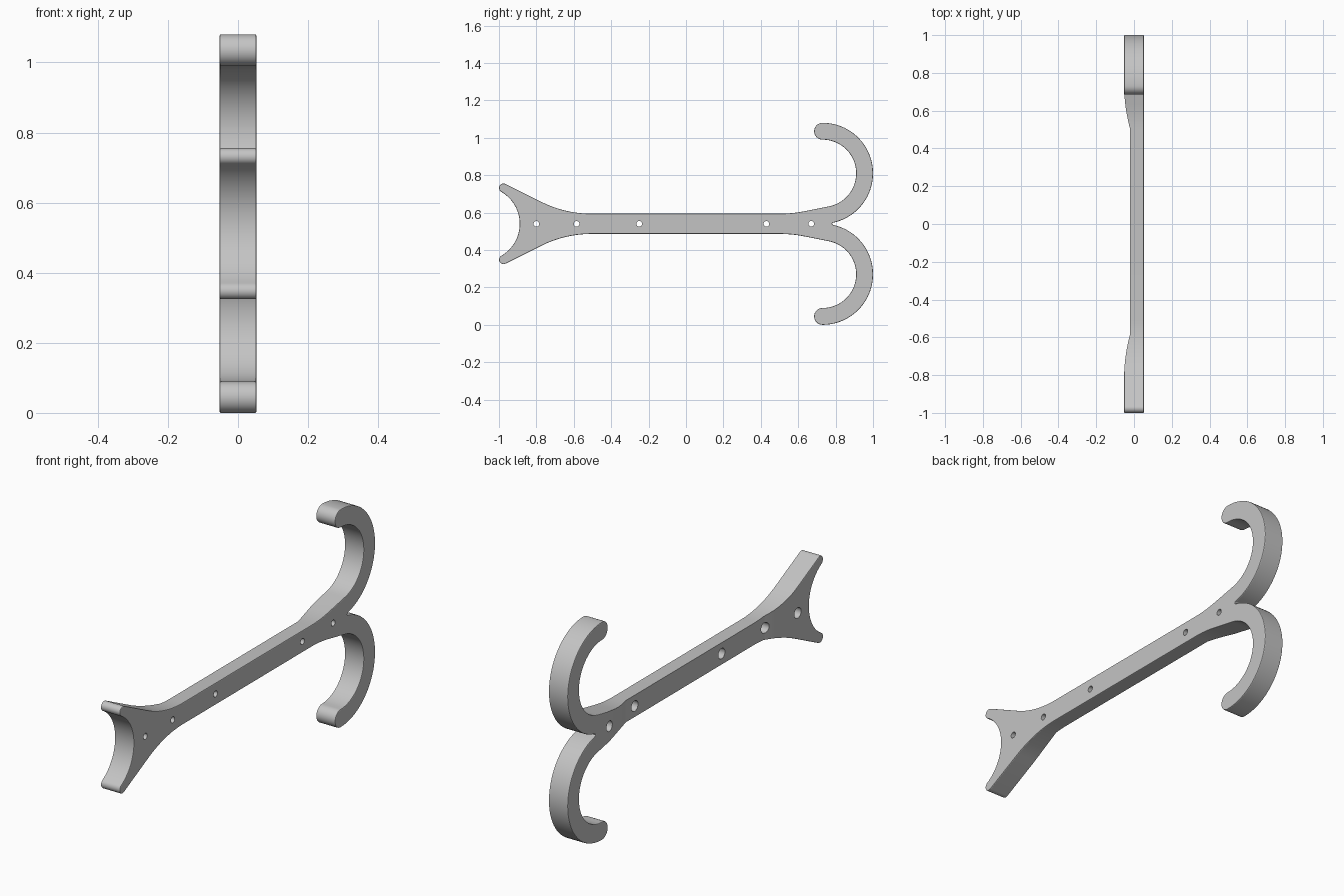
import bpy, bmesh
from math import cos, sin, radians, pi
from mathutils import Matrix, Vector

cube = bpy.data.objects.get("Cube")
if cube:
    bpy.data.objects.remove(cube)

MID = 0.54      # height of the long axis
HALF = 0.0525   # half thickness
THIN = -0.02    # recessed side of the shaft

grey = bpy.data.materials.new("grey metal")
grey.use_nodes = True
colour = (0.55, 0.55, 0.55, 1)
grey.diffuse_color = colour
grey.node_tree.nodes["Principled BSDF"].inputs["Base Color"].default_value = colour


def arc(cy, cz, r, start, end, steps):
    """Points on an arc, angles in degrees."""
    angles = [radians(start + (end - start) * i / steps) for i in range(steps + 1)]
    return [(cy + r * cos(a), cz + r * sin(a)) for a in angles]


def make_object(name, bm):
    bmesh.ops.recalc_face_normals(bm, faces=bm.faces)
    mesh = bpy.data.meshes.new(name)
    bm.to_mesh(mesh)
    bm.free()
    mesh.materials.append(grey)
    obj = bpy.data.objects.new(name, mesh)
    bpy.context.collection.objects.link(obj)
    return obj


def prism(points, offset):
    """Extrude a closed loop of 3D points along an offset."""
    bm = bmesh.new()
    face = bm.faces.new([bm.verts.new(p) for p in points])
    new = bmesh.ops.extrude_face_region(bm, geom=[face])["geom"]
    moved = [v for v in new if isinstance(v, bmesh.types.BMVert)]
    bmesh.ops.translate(bm, verts=moved, vec=offset)
    if face.is_valid and len(bm.faces) < len(points) + 2:
        bm.faces.new(list(face.verts))
    return bm


def cylinder(name, y, radius, x0, x1):
    bm = bmesh.new()
    place = Matrix.Translation(((x0 + x1) / 2, y, MID)) @ Matrix.Rotation(pi / 2, 4, 'Y')
    bmesh.ops.create_cone(bm, cap_ends=True, segments=24, radius1=radius,
                          radius2=radius, depth=x1 - x0, matrix=place)
    return make_object(name, bm)


# Upper half outline: forked tail, shaft edge, hook, back to the cusp
half = arc(-1.086, 0, 0.197, 0, 60, 16)             # fork mouth
half += arc(-0.9755, 0.1914, 0.024, 240, 64, 14)    # fork tip
half += arc(-0.505, 0.654, 0.6, 244, 270, 10)       # flare into shaft
half += arc(0.5, 0.734, 0.68, 270, 281.3, 6)        # shaft into hook
half += arc(0.73, 0.27, 0.18, -78.7, 90, 32)        # hook inside
half += arc(0.73, 0.495, 0.045, 270, 90, 16)        # hook tip
half += arc(0.73, 0.27, 0.27, 90, -78, 40)          # hook outside
half.append((0.781, 0))

outline = []
for p in half + [(y, -h) for y, h in reversed(half[1:-1])]:
    if not outline or (Vector(p) - Vector(outline[-1])).length > 0.0005:
        outline.append(p)

# Solid plate with softened rims
bm = prism([(-HALF, y, MID + h) for y, h in outline], (2 * HALF, 0, 0))
rims = [e for e in bm.edges if abs(e.verts[0].co.x - e.verts[1].co.x) < 0.001]
bmesh.ops.bevel(bm, geom=rims, offset=0.004, segments=2, profile=0.5,
                affect='EDGES', clamp_overlap=False)
body = make_object("double_hook_bracket", bm)

# Recess along the shaft, with eased ends
depth, run, steps = THIN + HALF, 0.24, 12
ease = [(-HALF + depth * (i / steps) ** 2, run * (1 - i / steps)) for i in range(steps + 1)]
profile = [(x, 0.5 + d) for x, d in ease]
profile += [(x, -0.58 - d) for x, d in reversed(ease)]
profile += [(-0.1, -0.58 - run), (-0.1, 0.5 + run)]
cutters = [make_object("recess_cutter", prism([(x, y, 0.2) for x, y in profile], (0, 0, 0.68)))]

# Screw holes, wider on the recessed side
for y in (-0.80, -0.585, -0.25, 0.43, 0.67):
    cutters.append(cylinder("hole_cutter", y, 0.015, -0.2, 0.2))
    cutters.append(cylinder("counterbore_cutter", y, 0.026, -0.2, 0.015))

bpy.ops.object.select_all(action='DESELECT')
body.select_set(True)
bpy.context.view_layer.objects.active = body
for cutter in cutters:
    cutter.hide_render = True
    mod = body.modifiers.new("cut", 'BOOLEAN')
    mod.operation = 'DIFFERENCE'
    mod.solver = 'EXACT'
    mod.object = cutter
    bpy.ops.object.modifier_apply(modifier=mod.name)
for cutter in cutters:
    bpy.data.objects.remove(cutter)

bpy.ops.object.shade_smooth_by_angle(angle=radians(20))
